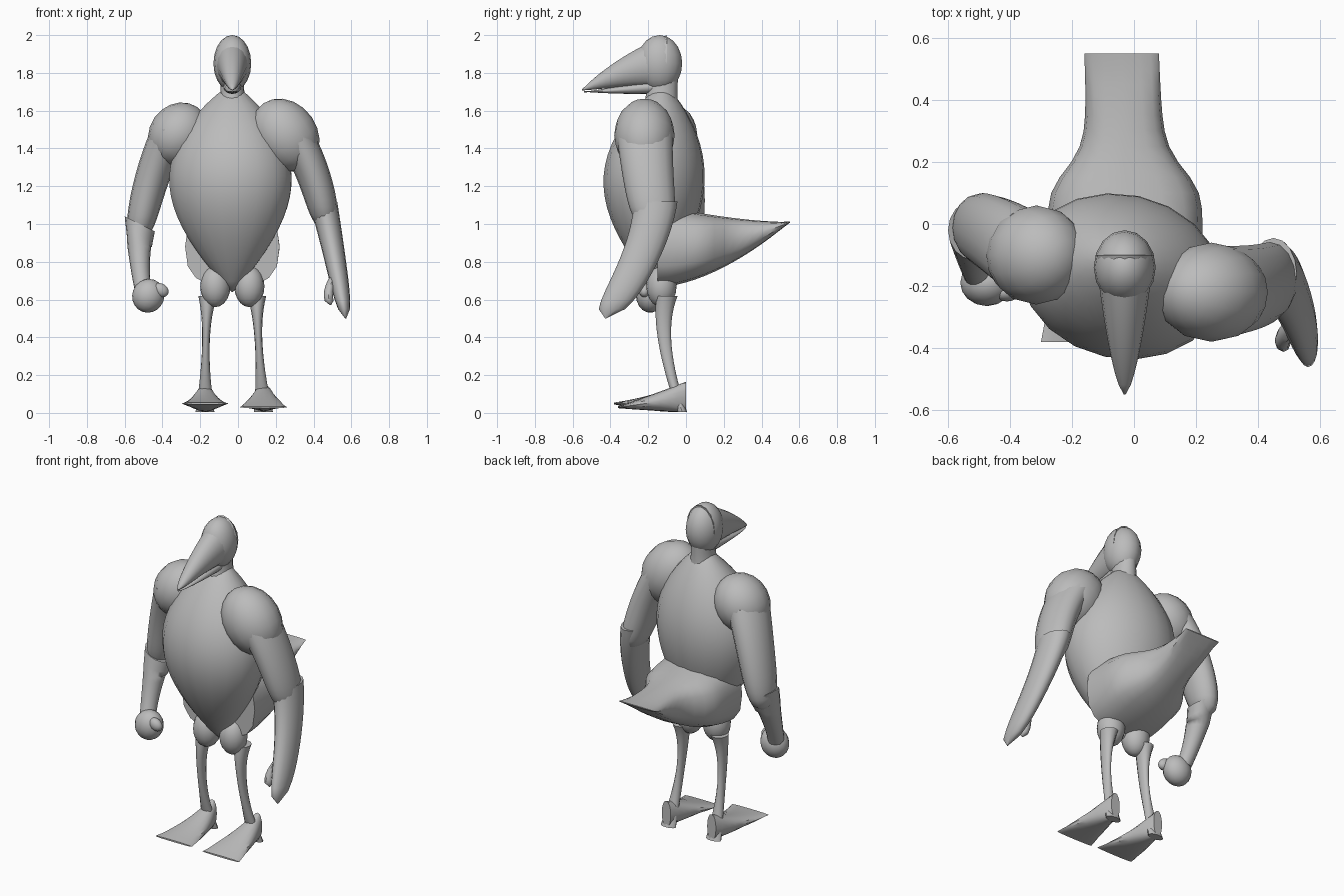
import bpy, bmesh, math
from mathutils import Matrix, Vector

cube = bpy.data.objects.get("Cube")
if cube:
    bpy.data.objects.remove(cube, do_unlink=True)

colour = (0.5, 0.5, 0.5, 1)
grey = bpy.data.materials.new("plain grey")
grey.use_nodes = True
grey.diffuse_color = colour
grey.node_tree.nodes["Principled BSDF"].inputs["Base Color"].default_value = colour


def finish(name, bm, angle=50):
    """Turn the bmesh into a shaded grey object."""
    bmesh.ops.recalc_face_normals(bm, faces=bm.faces)
    mesh = bpy.data.meshes.new(name)
    bm.to_mesh(mesh)
    bm.free()
    mesh.materials.append(grey)
    part = bpy.data.objects.new(name, mesh)
    bpy.context.collection.objects.link(part)
    bpy.ops.object.select_all(action='DESELECT')
    part.select_set(True)
    bpy.context.view_layer.objects.active = part
    bpy.ops.object.shade_smooth_by_angle(angle=math.radians(angle))
    return part


def bend(joints, t):
    """Point at t on the smooth curve through start, middle and end."""
    start, middle, end = (Vector(j) for j in joints)
    return (start * (1 - t) * (1 - 2 * t) + middle * 4 * t * (1 - t)
            + end * t * (2 * t - 1))


def limb(name, joints, width, depth, along='Z', yaw=0, boxy=1, sides=16, rows=14, angle=50):
    """Skin rings along a bent path; width and depth are rules of t."""
    bm = bmesh.new()
    turn = Matrix.Rotation(math.radians(yaw), 3, 'Z')
    if along == 'Y':
        turn = turn @ Matrix.Rotation(math.pi / 2, 3, 'X')
    rings = []
    for row in range(rows + 1):
        t = row / rows
        centre, a, b = bend(joints, t), max(width(t), .003), max(depth(t), .003)
        ring = []
        for k in range(sides):
            u, v = math.cos(math.tau * k / sides), math.sin(math.tau * k / sides)
            u = math.copysign(abs(u) ** boxy, u)
            v = math.copysign(abs(v) ** boxy, v)
            ring.append(bm.verts.new(centre + turn @ Vector((a * u, b * v, 0))))
        rings.append(ring)
    for low, high in zip(rings, rings[1:]):
        for k in range(sides):
            n = (k + 1) % sides
            bm.faces.new((low[k], low[n], high[n], high[k]))
    bm.faces.new(rings[0])
    bm.faces.new(rings[-1])
    return finish(name, bm, angle)


def ball(name, centre, radii, tilt=0):
    bm = bmesh.new()
    bmesh.ops.create_uvsphere(bm, u_segments=16, v_segments=10, radius=1)
    place = (Matrix.Translation(centre) @ Matrix.Rotation(math.radians(tilt), 4, 'Y')
             @ Matrix.Diagonal((*radii, 1)))
    bmesh.ops.transform(bm, matrix=place, verts=bm.verts)
    return finish(name, bm)


def egg(t):
    """Swelling outline, fullest just above the middle."""
    return max(math.sin(math.pi * t ** 1.1), 0) ** .8


def rounded(t):
    """Full width that closes quickly at the far end."""
    return math.sqrt(max(1 - t ** 10, 0))


def fan(t):
    """Wide hips that drop to a straight tail."""
    return .12 + .13 / (1 + (2.1 * t) ** 8)


mid = -.03

# Barrel torso, turned so the left shoulder leads, and neck
limb("torso", [(mid, -.14, .64), (mid - .01, -.17, 1.2), (mid, -.12, 1.74)],
     lambda t: .33 * egg(t), lambda t: .265 * egg(t), yaw=-12, sides=20, rows=20)
limb("neck", [(mid, -.14, 1.55), (mid, -.13, 1.66), (mid, -.12, 1.82)],
     lambda t: .06 + .08 * (1 - t) ** 3, lambda t: .08 + .05 * (1 - t) ** 3)

# Rump narrowing into a flat tail
limb("tail", [(mid, -.15, .88), (mid, .2, .905), (mid - .01, .55, 1.01)],
     fan, lambda t: .215 * (1 - t ** 1.4), along='Y', boxy=.75, angle=40)

# Head and the two halves of the beak
ball("head", (mid, -.14, 1.85), (.1, .12, .15))
limb("upper_beak", [(mid, -.1, 1.86), (mid, -.33, 1.805), (mid, -.55, 1.71)],
     lambda t: .095 * (1 - t) ** .6, lambda t: .14 * (1 - t) ** .8, along='Y')
limb("lower_beak", [(mid, -.15, 1.73), (mid, -.35, 1.71), (mid, -.54, 1.7)],
     lambda t: .05 * (1 - t) ** .5, lambda t: .04 * (1 - t), along='Y')

# Left arm, hanging straight with the thumb apart
ball("left_shoulder", (.25, -.22, 1.47), (.17, .16, .205), -35)
limb("left_upper_arm", [(.28, -.22, 1.5), (.4, -.2, 1.25), (.47, -.16, .96)],
     lambda t: .11 * (1 - .3 * t) * rounded(t),
     lambda t: (.15 - .03 * t) * rounded(t))
limb("left_forearm", [(.45, -.16, 1.12), (.51, -.24, .83), (.57, -.425, .5)],
     lambda t: .075 * (1 - .45 * t) * rounded(t),
     lambda t: (.115 - .02 * t) * rounded(t))
limb("left_thumb", [(.51, -.33, .72), (.48, -.37, .64), (.49, -.39, .57)],
     lambda t: .025 * rounded(t), lambda t: .03 * rounded(t), sides=8, rows=6)

# Right arm, with a flared forearm and a fist
ball("right_shoulder", (-.315, -.1, 1.475), (.155, .16, .175), 35)
limb("right_upper_arm", [(-.35, -.1, 1.5), (-.46, -.03, 1.22), (-.53, -.01, .9)],
     lambda t: .11 * (1 - .3 * t) * rounded(t), lambda t: (.145 - .04 * t) * rounded(t))
forearm = limb("right_forearm", [(-.52, -.02, 1), (-.52, -.1, .8), (-.5, -.17, .64)],
               lambda t: .045 + .035 * (1 - t) ** 2, lambda t: .05 + .045 * (1 - t) ** 2)
for v in forearm.data.vertices:
    # Cuff rim slopes down toward the body
    if v.co.z > .9:
        v.co.z -= (v.co.x + .52) / 2
ball("right_fist", (-.475, -.19, .62), (.085, .075, .09), 20)
ball("right_thumb", (-.41, -.22, .65), (.045, .03, .035), 30)

# Legs and webbed feet, the right toes lifted a little
for side, s, lift in (("left", 1, 0), ("right", -1, .02)):
    knee, ankle = mid + .13 * s, mid + .01 + .155 * s
    ball(side + "_thigh", (mid + .09 * s, -.13, .67), (.08, .08, .11))
    limb(side + "_shin", [(knee, -.1, .62), (knee + .01 * s, -.11, .36), (ankle, -.02, .005)],
         lambda t: .02 + .03 * (2 * t - 1) ** 2, lambda t: .026 + .03 * (1 - t) ** 2,
         sides=12)
    limb(side + "_foot", [(ankle, 0, .085), (ankle, -.18, .055), (ankle, -.36 - lift, .03 + lift)],
         lambda t: .03 + .095 * t ** .8, lambda t: .005 + .075 * (1 - t),
         along='Y', boxy=.9, rows=8, angle=35)
